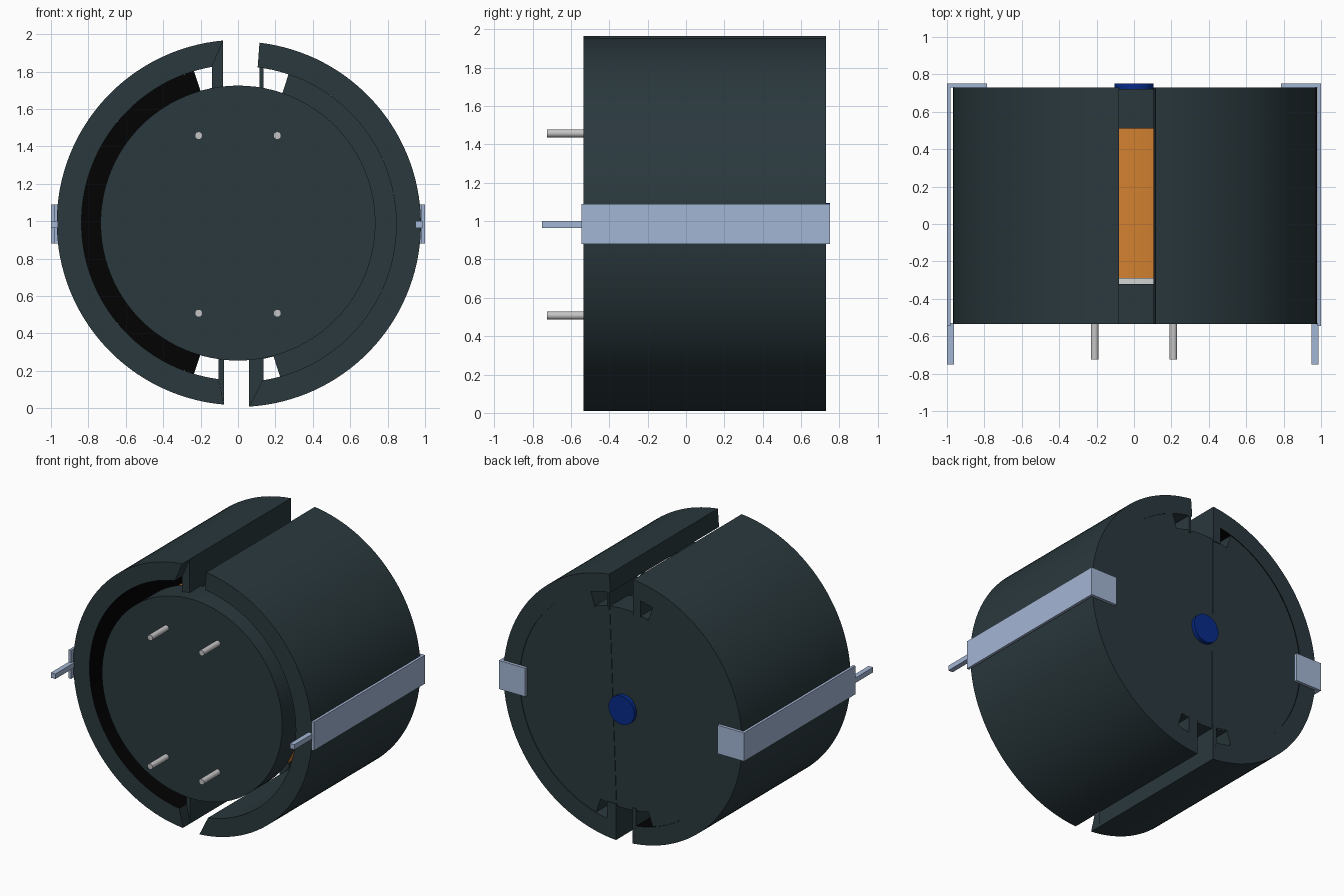
import bpy, bmesh, math
from mathutils import Matrix

cube = bpy.data.objects.get("Cube")
if cube:
    bpy.data.objects.remove(cube, do_unlink=True)


def material(name, rgb):
    m = bpy.data.materials.new(name)
    m.use_nodes = True
    m.diffuse_color = (*rgb, 1)
    m.node_tree.nodes["Principled BSDF"].inputs["Base Color"].default_value = (*rgb, 1)
    return m


FERRITE = material("dark slate ferrite", (0.023, 0.040, 0.047))
BLACK = material("black lining", (0.0005, 0.0005, 0.0005))
STEEL = material("pale blue steel", (0.37, 0.47, 0.66))
PIN = material("light grey metal", (0.56, 0.56, 0.56))
COPPER = material("copper orange", (0.65, 0.22, 0.03))
BOBBIN = material("off white plastic", (0.65, 0.67, 0.66))
BLUE = material("deep blue", (0.002, 0.024, 0.25))

CZ = 0.99  # height of the core axis


def finish(bm, name, mats, matrix=None):
    bmesh.ops.recalc_face_normals(bm, faces=bm.faces)
    if matrix:
        bm.transform(matrix)
    mesh = bpy.data.meshes.new(name)
    bm.to_mesh(mesh)
    bm.free()
    for m in mats:
        mesh.materials.append(m)
    ob = bpy.data.objects.new(name, mesh)
    bpy.context.collection.objects.link(ob)
    bpy.ops.object.select_all(action='DESELECT')
    ob.select_set(True)
    bpy.context.view_layer.objects.active = ob
    bpy.ops.object.shade_smooth_by_angle(angle=math.radians(30))


def prism(name, faces, y0, y1, mats, matrix=None, rule=None):
    """Extrude flat (x, z) polygons from y0 to y1 as one solid."""
    bm = bmesh.new()
    for pts in faces:
        bm.faces.new([bm.verts.new((x, y0, z)) for x, z in pts])
    bmesh.ops.remove_doubles(bm, verts=bm.verts, dist=1e-5)
    ext = bmesh.ops.extrude_face_region(bm, geom=bm.faces[:], use_keep_orig=True)
    moved = [g for g in ext["geom"] if isinstance(g, bmesh.types.BMVert)]
    bmesh.ops.translate(bm, verts=moved, vec=(0, y1 - y0, 0))
    bmesh.ops.recalc_face_normals(bm, faces=bm.faces)
    if rule:
        for f in bm.faces:
            f.material_index = int(rule(f))
    finish(bm, name, mats, matrix)


def cylinder(name, x, z, r, y0, y1, mat, sides=96):
    bm = bmesh.new()
    bmesh.ops.create_cone(bm, cap_ends=True, segments=sides, radius1=r, radius2=r, depth=y1 - y0)
    place = Matrix.Translation((x, (y0 + y1) / 2, z)) @ Matrix.Rotation(math.pi / 2, 4, 'X')
    finish(bm, name, [mat], place)


def box(name, xs, ys, zs, mat):
    x0, x1 = sorted(xs)
    rect = [(x0, zs[0]), (x1, zs[0]), (x1, zs[1]), (x0, zs[1])]
    prism(name, [rect], ys[0], ys[1], [mat])


def on_circle(r, x):
    return math.sqrt(r * r - x * x)


def arc(r, x_top, x_bottom, side, n=64):
    """Arc on one side, from x_top above the axis round to x_bottom below it."""
    a, b = math.acos(x_top / r), -math.acos(x_bottom / r)
    angles = [a + (b - a) * i / n for i in range(n + 1)]
    return [(side * r * math.cos(t), r * math.sin(t)) for t in angles]


# Half shells: curved wall, slot-side bars and notched back plate.
# Each end gives the distance from the slot centre of its outer corner, its
# inner corner, the far edge of its bar, and the far corner of its notch.
R_OUT, R_IN, R_CORE = 0.977, 0.845, 0.735
SHELLS = (
    ("right", -1, 0.008, 0.993, -0.45, (0.08, 0.14, 0.14, 0.20), (0.075, 0.105, 0.105, 0.20)),
    ("left", 1, 0.001, 0.984, 0.40, (0.115, 0.105, 0.135, 0.235), (0.06, 0.13, 0.135, 0.19)),
)
for label, side, cx, cz, bar_front, top, bottom in SHELLS:
    place = Matrix.Translation((cx, 0, cz))
    lining = BLACK if side < 0 else FERRITE
    top, bottom = ([d - side * cx for d in end] for end in (top, bottom))
    outer = arc(R_OUT, top[0], bottom[0], side)
    inner = arc(R_IN, top[1], bottom[1], side)
    quads = [(outer[i], outer[i + 1], inner[i + 1], inner[i]) for i in range(len(outer) - 1)]

    def is_inner_wall(f):
        c = f.calc_center_median()
        return abs(f.normal.y) < 0.5 and math.hypot(c.x, c.z) < R_IN + 0.01

    prism(f"{label}_shell_wall", quads, -0.535, 0.73, [FERRITE, lining], place, is_inner_wall)

    # Bars closing the slot side of the shell, above and below the core
    for end, up, where in ((top, 1, "upper"), (bottom, -1, "lower")):
        near, far = end[0], end[2]
        bar = [(near, on_circle(R_OUT, near)), (far, R_IN - 0.01), (far, 0.71), (near, 0.71)]
        prism(f"{label}_{where}_slot_bar", [[(side * x, up * z) for x, z in bar]],
              bar_front, 0.73, [FERRITE], place)

    # Back plate with a slanted notch beside each bar
    near_edge = [(side * bottom[2], -0.72), (side * bottom[0], -0.72),
                 (side * top[0], 0.72), (side * top[2], 0.72)]
    plate = (near_edge + [(side * top[3], on_circle(R_CORE, top[3]) - 0.003)]
             + arc(R_IN, top[3] + 0.035, bottom[3] + 0.035, side)
             + [(side * bottom[3], 0.003 - on_circle(R_CORE, bottom[3]))])
    prism(f"{label}_shell_back_plate", [plate], 0.53, 0.725, [FERRITE, lining], place,
          lambda f: f.normal.y < -0.5)

# Inner core, bobbin and winding
cylinder("core_front_disc", 0, CZ, R_CORE, -0.535, -0.32, FERRITE)
cylinder("bobbin_flange", 0, CZ, 0.72, -0.32, -0.29, BOBBIN)
cylinder("copper_winding", 0, CZ, 0.70, -0.29, 0.51, COPPER)
cylinder("core_back_disc", 0, CZ, R_CORE, 0.51, 0.721, FERRITE)
cylinder("back_dot", 0, CZ, 0.105, 0.721, 0.752, BLUE, 48)

# Four contact pins
for i, (x, z) in enumerate([(x, z) for x in (-0.21, 0.21) for z in (0.508, 1.458)]):
    cylinder(f"contact_pin_{i + 1}", x, z, 0.021, -0.725, -0.53, PIN, 16)

# Side clips with a folded back tab and a front prong
for side, label, prong in ((-1, "right", (-1.0, -0.963)), (1, "left", (0.95, 0.987))):
    box(f"{label}_clip_strip", (side * 0.98, side * 1.0), (-0.545, 0.73), (0.88, 1.09), STEEL)
    box(f"{label}_clip_back_tab", (side * 0.785, side * 1.0), (0.73, 0.752), (0.88, 1.09), STEEL)
    box(f"{label}_clip_prong", prong, (-0.752, -0.53), (0.963, 1.0), STEEL)
